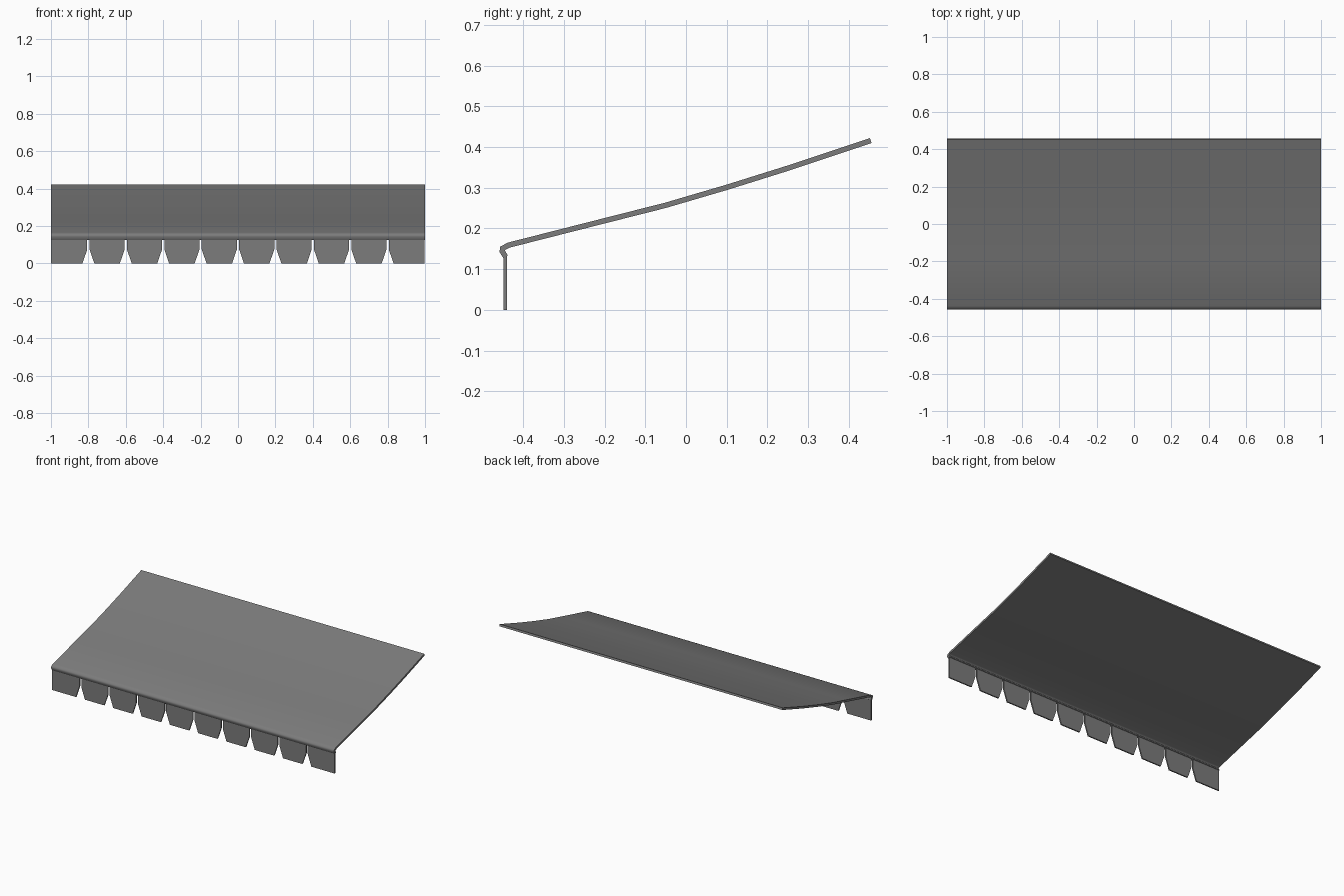
import bpy, bmesh, math
from mathutils import Vector

cube = bpy.data.objects.get("Cube")
if cube:
    bpy.data.objects.remove(cube, do_unlink=True)

grey = bpy.data.materials.new("awning_grey")
grey.use_nodes = True
grey.diffuse_color = (0.2, 0.2, 0.2, 1)
grey.node_tree.nodes["Principled BSDF"].inputs["Base Color"].default_value = (0.2, 0.2, 0.2, 1)


def prism(name, outline, shift):
    """Extrude a closed outline of 3D points along a vector."""
    bm = bmesh.new()
    face = bm.faces.new([bm.verts.new(p) for p in outline])
    out = bmesh.ops.extrude_face_region(bm, geom=[face])["geom"]
    bmesh.ops.translate(bm, vec=shift, verts=[v for v in out if isinstance(v, bmesh.types.BMVert)])
    bmesh.ops.recalc_face_normals(bm, faces=bm.faces)
    mesh = bpy.data.meshes.new(name)
    bm.to_mesh(mesh)
    bm.free()
    mesh.materials.append(grey)
    obj = bpy.data.objects.new(name, mesh)
    bpy.context.collection.objects.link(obj)
    return obj


def thicken(path, thickness):
    """Offset an open (y, z) path to both sides, with mitred corners."""
    pts = [Vector(p) for p in path]
    left, right = [], []
    for i, p in enumerate(pts):
        a = (p - pts[max(i - 1, 0)]).normalized()
        b = (pts[min(i + 1, len(pts) - 1)] - p).normalized()
        tangent = (a + b).normalized()
        normal = Vector((-tangent.y, tangent.x))
        cos_half = tangent.dot(b if b.length else a)
        offset = normal * thickness / 2 / cos_half
        left.append(p + offset)
        right.append(p - offset)
    return left + right[::-1]


# Canopy sheet: rolled front lip and a gently upswept slope
slope = [(-0.443, 0.130), (-0.4515, 0.144), (-0.4505, 0.151), (-0.436, 0.159),
         (-0.2, 0.219), (-0.05, 0.257), (0.1, 0.301), (0.25, 0.348), (0.454, 0.416)]
canopy = prism("canopy", [(-1, y, z) for y, z in thicken(slope, 0.013)], (2, 0, 0))

# Valance flaps: straight at the outer ends, tapered beside each notch
count, pitch, top, shoulder = 10, 0.2, 0.136, 0.075
for i in range(count):
    x0 = -1 + i * pitch
    x1 = x0 + pitch
    gap0, cut0 = (0, 0) if i == 0 else (0.006, 0.032)
    gap1, cut1 = (0.003, 0.003) if i == count - 1 else (0.006, 0.032)
    shape = [(x0 + cut0, 0), (x1 - cut1, 0), (x1 - gap1, shoulder),
             (x1 - gap1, top), (x0 + gap0, top), (x0 + gap0, shoulder)]
    prism(f"valance_flap_{i + 1}", [(x, -0.448, z) for x, z in shape], (0, 0.008, 0))

# Smooth the curved sheet while its rims stay sharp
bpy.ops.object.select_all(action="DESELECT")
canopy.select_set(True)
bpy.context.view_layer.objects.active = canopy
bpy.ops.object.shade_smooth_by_angle(angle=math.radians(60))
